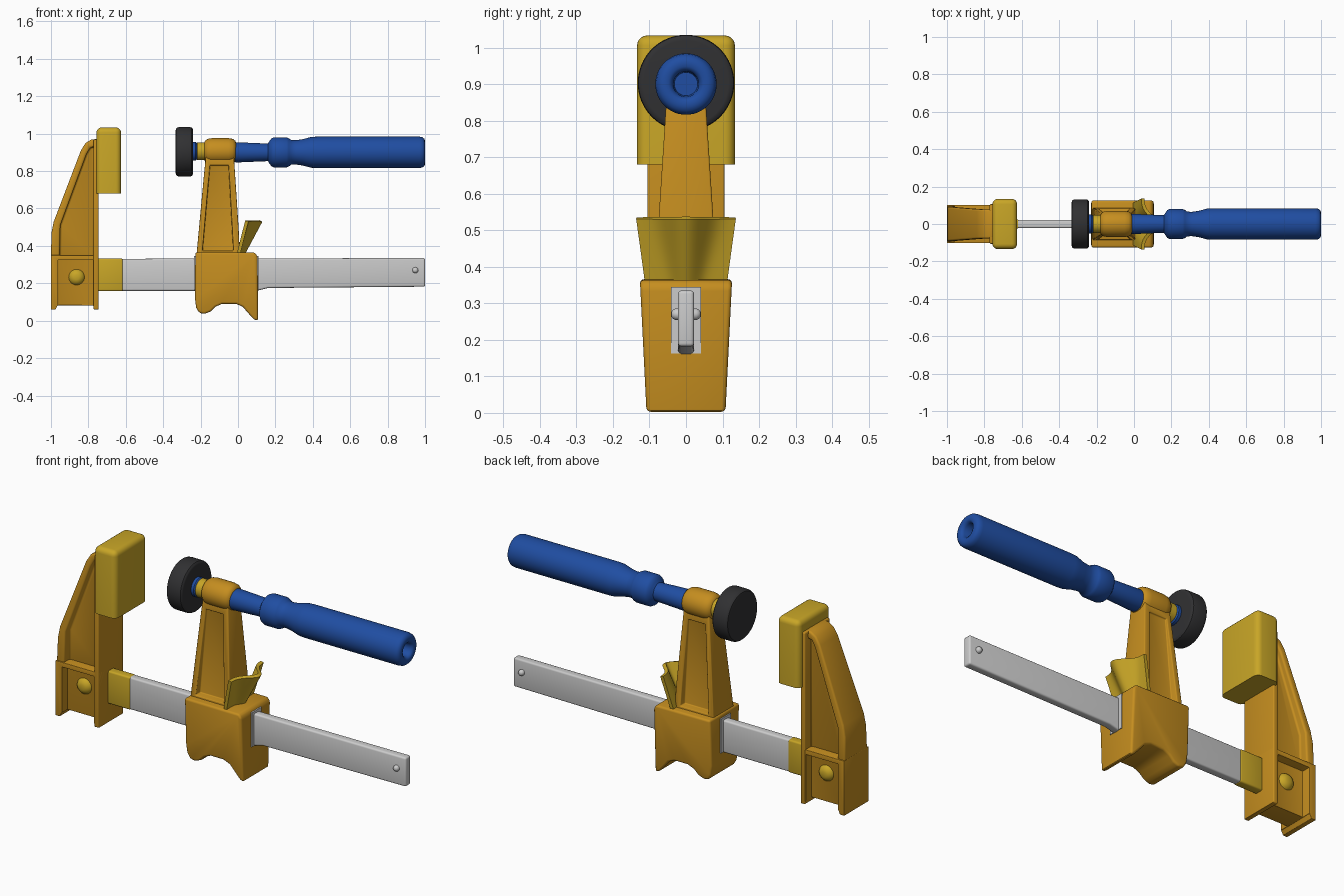
import bpy, bmesh, math

if "Cube" in bpy.data.objects:
    bpy.data.objects.remove(bpy.data.objects["Cube"])

def material(name, rgb):
    m = bpy.data.materials.new(name)
    m.diffuse_color = (*rgb, 1)
    m.use_nodes = True
    m.node_tree.nodes["Principled BSDF"].inputs["Base Color"].default_value = m.diffuse_color
    return m

ORANGE = material("orange_paint", (0.56, 0.27, 0.014))
YELLOW = material("yellow_plastic", (0.58, 0.38, 0.02))
BLUE = material("blue_plastic", (0.014, 0.075, 0.36))
BLACK = material("black_rubber", (0.03, 0.03, 0.032))

def add(name, bm, mat=None):
    bmesh.ops.recalc_face_normals(bm, faces=bm.faces[:])
    me = bpy.data.meshes.new(name)
    bm.to_mesh(me)
    bm.free()
    ob = bpy.data.objects.new(name, me)
    bpy.context.collection.objects.link(ob)
    if mat:
        me.materials.append(mat)
    return ob

def prism(name, profile, y0, y1, mat=None, bevel=0.0, pockets=(), web=0.05, width=None, seg=3):
    """Extrude an x-z profile along y; pockets are x-z outlines cut from both sides down to the web."""
    bm = bmesh.new()
    face = bm.faces.new([bm.verts.new((x, y0, z)) for x, z in profile])
    ext = bmesh.ops.extrude_face_region(bm, geom=[face])["geom"]
    for v in ext:
        if isinstance(v, bmesh.types.BMVert):
            v.co.y = y1
    if width:  # half width as a function of height
        for v in bm.verts:
            v.co.y = math.copysign(width(v.co.z), v.co.y)
    ob = add(name, bm, mat)
    for outline in pockets:
        for s in (-1, 1):
            cutter = prism("cutter", outline, *sorted((s * web, s * 0.3)), mat)
            mod = ob.modifiers.new("pocket", 'BOOLEAN')
            mod.operation, mod.object = 'DIFFERENCE', cutter
            cutter.hide_render = True
            apply(ob)
            bpy.data.objects.remove(cutter)
    if bevel:
        mod = ob.modifiers.new("round", 'BEVEL')
        mod.width, mod.segments, mod.angle_limit = bevel, seg, math.radians(28)
        apply(ob)
    return ob

def apply(ob):
    bpy.context.view_layer.update()
    me = bpy.data.meshes.new_from_object(ob.evaluated_get(bpy.context.evaluated_depsgraph_get()))
    ob.modifiers.clear()
    ob.data = me

def box(x0, x1, z0, z1):
    return [(x0, z0), (x1, z0), (x1, z1), (x0, z1)]

def lathe(name, profile, mat=None, centre=(0, 0, 0), axis='X', sides=48):
    """Revolve (position, radius) pairs about an x or y axis."""
    bm = bmesh.new()
    rings = []
    for p, r in profile:
        ring = []
        for i in range(sides):
            a = 2 * math.pi * i / sides
            c, s = r * math.cos(a), r * math.sin(a)
            co = (p, c, s) if axis == 'X' else (c, p, s)
            ring.append(bm.verts.new([a_ + b_ for a_, b_ in zip(co, centre)]))
        rings.append(ring)
    for a, b in zip(rings, rings[1:]):
        for i in range(sides):
            j = (i + 1) % sides
            bm.faces.new((a[i], a[j], b[j], b[i]))
    bm.faces.new(rings[0])
    bm.faces.new(rings[-1])
    return add(name, bm, mat)

# fixed jaw: lower housing, tapering ribbed upper arm, front plate
prism("fixed_jaw_housing",
      [(-1, 0.06), (-0.975, 0.06), (-0.965, 0.082), (-0.775, 0.082), (-0.768, 0.06),
       (-0.745, 0.06), (-0.745, 0.35), (-1, 0.35)], -0.102, 0.102, ORANGE, 0.008,
      [box(-0.962, -0.775, 0.02, 0.325)], 0.055)
prism("fixed_jaw_arm",
      [(-1, 0.34), (-0.75, 0.34), (-0.75, 0.972), (-0.785, 0.968), (-0.815, 0.95),
       (-0.84, 0.91), (-0.985, 0.53), (-0.997, 0.47)], -0.1, 0.1, ORANGE, 0.01,
      [[(-0.955, 0.30), (-0.77, 0.30), (-0.77, 0.93), (-0.79, 0.925), (-0.81, 0.89), (-0.95, 0.51)]],
      0.05, lambda z: 0.096 - 0.03 * (z - 0.34))
prism("fixed_jaw_plate", box(-0.772, -0.745, 0.06, 0.97), -0.106, 0.106, ORANGE, 0.006)

# jaw pad with rounded top and sides
pad = prism("jaw_pad", box(-0.757, -0.625, 0.68, 1.033), -0.134, 0.134, YELLOW)
bm = bmesh.new()
bm.from_mesh(pad.data)
soft = [e for e in bm.edges if max(v.co.z for v in e.verts) > 0.9]
bmesh.ops.bevel(bm, geom=soft, offset=0.028, segments=5, profile=0.5, affect='EDGES')
bm.to_mesh(pad.data)
bm.free()

# bar, its coloured band and end stop pin
prism("bar", [(-0.97, 0.16), (0.1, 0.16), (0.16, 0.175), (1, 0.182), (1, 0.335), (-0.97, 0.33)],
      -0.022, 0.022, None, 0.009)
prism("bar_band", box(-0.76, -0.615, 0.158, 0.332), -0.0245, 0.0245, YELLOW, 0.009)
lathe("stop_pin", [(-0.04, 0.006), (-0.036, 0.012), (-0.028, 0.016), (0.028, 0.016),
                   (0.036, 0.012), (0.04, 0.006)], None, (0.948, 0, 0.27), 'Y', 20)

# domed rivet through the fixed jaw
dome = [(0.078 * math.copysign(1, s) - math.copysign(0.035 * (1 - math.cos(abs(s))), s),
         0.042 * math.sin(abs(s)) + 0.003) for s in
        [-k * math.pi / 12 for k in range(1, 7)] + [k * math.pi / 12 for k in range(6, 0, -1)]]
lathe("jaw_rivet", dome, YELLOW, (-0.863, 0, 0.233), 'Y', 28)

# sliding block with arched underside, and slot liner
prism("sliding_block",
      [(-0.228, 0.366), (-0.23, 0.12), (-0.224, 0.07), (-0.208, 0.042), (-0.178, 0.036),
       (-0.145, 0.05), (-0.12, 0.075), (-0.085, 0.09), (-0.01, 0.09), (0.025, 0.075),
       (0.055, 0.04), (0.085, 0.006), (0.107, 0), (0.105, 0.345), (0.09, 0.364)],
      -0.12, 0.12, ORANGE, 0.014, width=lambda z: 0.108 + 0.05 * z)
prism("slot_liner", box(-0.235, 0.11, 0.163, 0.345), -0.041, 0.041)

# ribbed sliding arm and its round head
prism("sliding_arm", [(-0.222, 0.35), (0.01, 0.35), (0.003, 0.5), (-0.022, 0.88), (-0.172, 0.88), (-0.182, 0.78)],
      -0.1, 0.1, ORANGE, 0.009,
      [[(-0.19, 0.375), (-0.025, 0.375), (-0.05, 0.83), (-0.15, 0.83)]], 0.045,
      lambda z: 0.086 - 0.065 * (z - 0.36))
lathe("arm_head", [(-0.182, 0.045), (-0.176, 0.056), (-0.162, 0.066), (-0.14, 0.07), (-0.05, 0.07),
                   (-0.028, 0.066), (-0.014, 0.056), (-0.01, 0.045)], ORANGE, (0, 0, 0.906))

# spindle collar, swivel disc
lathe("spindle_collar", [(-0.222, 0.042), (-0.217, 0.048), (-0.17, 0.048)], YELLOW, (0, 0, 0.906))
lathe("spindle_ring", [(-0.25, 0.05), (-0.226, 0.05), (-0.22, 0.044)], BLUE, (0, 0, 0.906))
lathe("swivel_disc", [(-0.333, 0.116), (-0.331, 0.124), (-0.324, 0.13), (-0.315, 0.132), (-0.256, 0.132),
                      (-0.248, 0.13), (-0.242, 0.123), (-0.241, 0.116)], BLACK, (0, 0, 0.903), sides=64)

# turned handle with hollow end
lathe("handle", [(-0.03, 0.05), (-0.008, 0.054), (0.16, 0.047), (0.168, 0.06), (0.178, 0.074),
                 (0.19, 0.08), (0.26, 0.08), (0.272, 0.075), (0.285, 0.066), (0.31, 0.065),
                 (0.345, 0.07), (0.39, 0.082), (0.42, 0.084), (0.97, 0.084), (0.986, 0.081), (0.996, 0.073),
                 (1.0, 0.062), (1.0, 0.048), (0.995, 0.04), (0.985, 0.035), (0.93, 0.032)],
      BLUE, (0, 0, 0.9))

# release lever: flaring plate with a scooped centre channel
bm = bmesh.new()
NU, NT = 32, 8
grid = []
for k in range(NT + 1):
    t = k / NT
    row = []
    for i in range(NU + 1):
        u = 2 * i / NU - 1
        half = 0.112 + 0.024 * t
        bump = math.exp(-(u * half / (0.03 + 0.03 * t)) ** 2)
        x = 0.002 + 0.045 * t + bump * (0.025 + 0.05 * t)
        row.append(bm.verts.new((x, u * half, 0.355 + 0.178 * t)))
    grid.append(row)
for a, b in zip(grid, grid[1:]):
    for i in range(NU):
        bm.faces.new((a[i], a[i + 1], b[i + 1], b[i]))
lever = add("release_lever", bm, YELLOW)
mod = lever.modifiers.new("thickness", 'SOLIDIFY')
mod.thickness, mod.offset = 0.018, 0
apply(lever)

# smooth shading with crisp edges
for ob in bpy.context.scene.objects:
    ob.select_set(True)
bpy.context.view_layer.objects.active = lever
bpy.ops.object.shade_smooth_by_angle(angle=math.radians(35))
